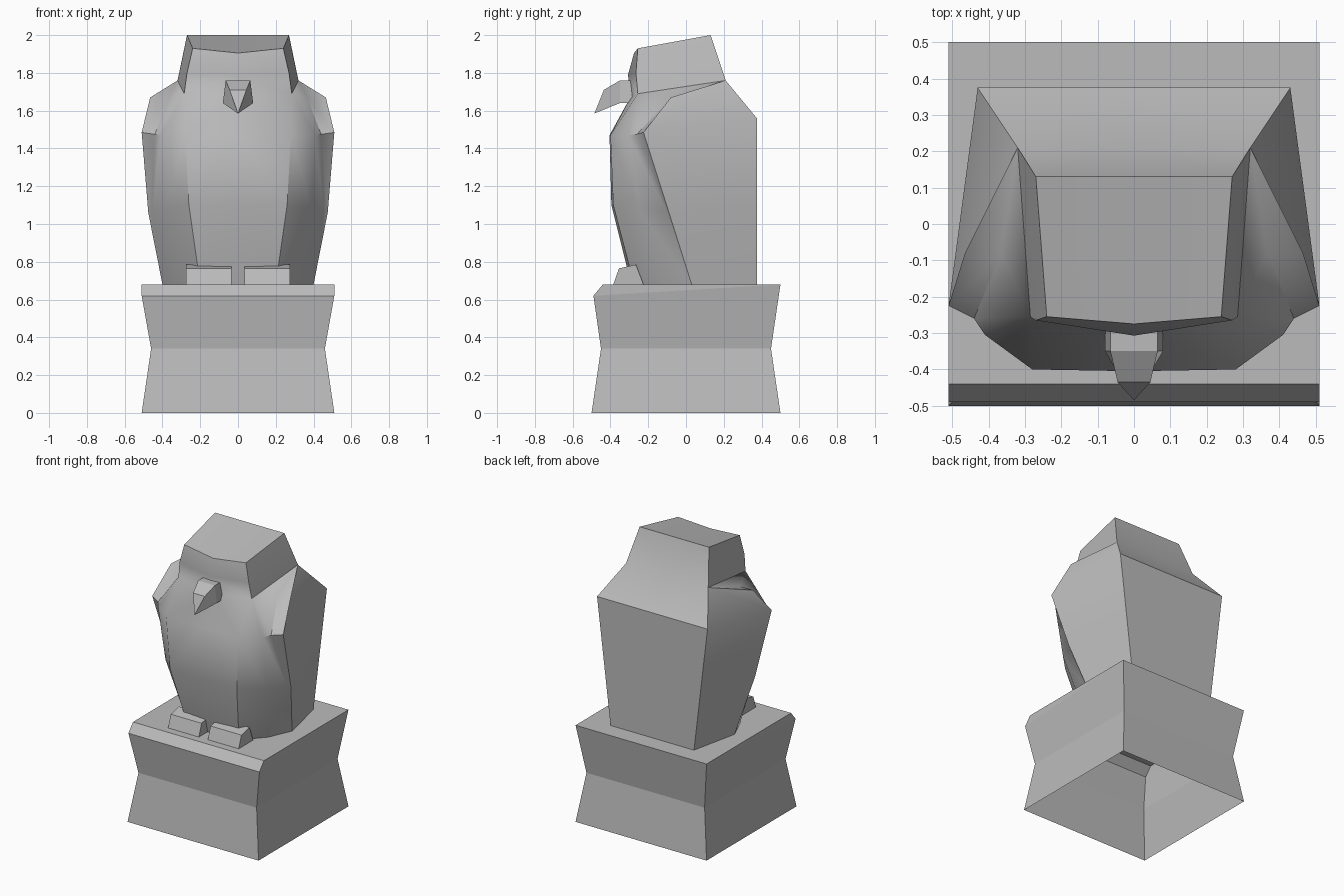
import bpy, bmesh, math
from mathutils import Vector

default_cube = bpy.data.objects.get("Cube")
if default_cube:
    bpy.data.objects.remove(default_cube, do_unlink=True)

STONE = (0.5, 0.5, 0.5, 1)
stone = bpy.data.materials.new("grey_stone")
stone.use_nodes = True
stone.diffuse_color = STONE
stone.node_tree.nodes["Principled BSDF"].inputs["Base Color"].default_value = STONE


def build(name, faces, mirror=True, smooth_angle=None):
    """Make an object from point loops, mirrored across the centre and welded."""
    bm = bmesh.new()
    for loop in faces:
        for side in ((1, -1) if mirror else (1,)):
            corners = []
            for x, y, z in loop:
                point = (x * side, y, z)
                if point not in corners:
                    corners.append(point)
            if len(corners) > 2:
                bm.faces.new([bm.verts.new(p) for p in corners])
    bmesh.ops.remove_doubles(bm, verts=bm.verts, dist=0.0005)
    bmesh.ops.recalc_face_normals(bm, faces=bm.faces)
    mesh = bpy.data.meshes.new(name)
    bm.to_mesh(mesh)
    bm.free()
    mesh.materials.append(stone)
    if smooth_angle:
        mesh.polygons.foreach_set("use_smooth", [True] * len(mesh.polygons))
        mesh.set_sharp_from_angle(angle=math.radians(smooth_angle))
    obj = bpy.data.objects.new(name, mesh)
    bpy.context.collection.objects.link(obj)
    return obj


def strip(row, next_row):
    """Quads joining two rows of points."""
    return [(row[i], row[i + 1], next_row[i + 1], next_row[i])
            for i in range(len(row) - 1)]


def loft(rows):
    return [face for a, b in zip(rows, rows[1:]) for face in strip(a, b)]


# Pedestal: waisted block, front top edge bevelled, open underneath
def ring(half_x, front, back, z_front, z_back):
    return [(half_x, front, z_front), (half_x, back, z_back),
            (-half_x, back, z_back), (-half_x, front, z_front), (half_x, front, z_front)]


foot_ring = ring(0.51, -0.5, 0.5, 0, 0)
waist_ring = ring(0.46, -0.45, 0.45, 0.34, 0.34)
top_ring = ring(0.51, -0.49, 0.5, 0.62, 0.68)
bevel = [(x, -0.44, 0.68) for x in (0.51, -0.51)]
pedestal_faces = loft([foot_ring, waist_ring, top_ring])
pedestal_faces += [
    (top_ring[0], bevel[0], bevel[1], top_ring[3]),
    (bevel[0], top_ring[1], top_ring[2], bevel[1]),
    (top_ring[0], top_ring[1], bevel[0]),
    (top_ring[3], top_ring[2], bevel[1]),
]
build("pedestal", pedestal_faces, mirror=False)

# Body: half rows running from the centre of the front round to the wing
crown = [(0, -0.275, 1.905), (0.24, -0.255, 1.93), (0.27, 0.13, 2.0)]
brow = [(0, -0.307, 1.79), (0.27, -0.265, 1.8), (0.3, 0.18, 1.85)]
neck = [(0, -0.295, 1.67), (0.285, -0.255, 1.69), (0.32, 0.21, 1.76)]
chest = [(0, -0.405, 1.47), (0.28, -0.4, 1.47), (0.41, -0.305, 1.47), (0.44, -0.26, 1.475)]
belly = [(0, -0.395, 1.1), (0.26, -0.385, 1.1), (0.39, -0.25, 1.08), (0.455, -0.1, 1.06)]
base = [(0, -0.29, 0.68), (0.2, -0.275, 0.68), (0.33, -0.13, 0.68), (0.4, 0.03, 0.68)]
shoulder = (0.365, -0.08, 1.67)

# Wing rim and back corners
wing_top, wing_tip = (0.465, -0.08, 1.67), (0.51, -0.225, 1.485)
wing_mid = (0.475, -0.09, 1.06)
back = [crown[2], neck[2], (0.43, 0.375, 1.56), (0.375, 0.375, 1.1), (0.325, 0.375, 0.68)]


def at_centre(p):
    return (0, p[1], p[2])


body_faces = loft([crown, brow, neck])
body_faces += strip(neck[:2] + [neck[1]] * 2, chest)
body_faces += loft([chest, belly, base])
# top of the head, neck side, back and underside
body_faces += [
    (crown[0], crown[1], crown[2], at_centre(crown[2])),
    (neck[1], chest[3], shoulder),
    (neck[1], shoulder, neck[2]),
    base + [back[4], at_centre(back[4])],
]
body_faces += strip(back, [at_centre(p) for p in back])
# wing thickness, then the flat outer side
body_faces += [
    (neck[2], shoulder, wing_top),
    (shoulder, chest[3], wing_tip, wing_top),
    (chest[3], belly[3], wing_mid, wing_tip),
    (belly[3], base[3], wing_mid),
    (neck[2], wing_top, wing_tip, back[2]),
    (wing_tip, wing_mid, back[3], back[2]),
    (wing_mid, base[3], back[4], back[3]),
]
# close the sliver between the brow row and the back of the head
body_faces.append((crown[2], brow[2], neck[2]))
build("bird_body", body_faces, smooth_angle=38)

# Beak: hooked wedge with a flared lower edge
root = [(0, -0.25, 1.76), (0.065, -0.25, 1.76), (0.08, -0.25, 1.64), (0, -0.25, 1.64)]
bridge = [(x, -0.35, z) for x, y, z in root]
tip = (0, -0.485, 1.585)
hook = [(0, -0.435, 1.71), (0.045, -0.435, 1.71), tip, tip]
build("beak", loft([root, bridge, hook]) + [(hook[0], hook[1], tip)])

# Feet: slanted blocks swept sideways from one outline
outline = [(-0.385, 0.68), (-0.355, 0.765), (-0.265, 0.785), (-0.225, 0.68)]
inner = [(0.035, y, z) for y, z in outline]
outer = [(0.275, y, z) for y, z in outline]
build("feet", strip(inner + inner[:1], outer + outer[:1]) + [inner, outer])
